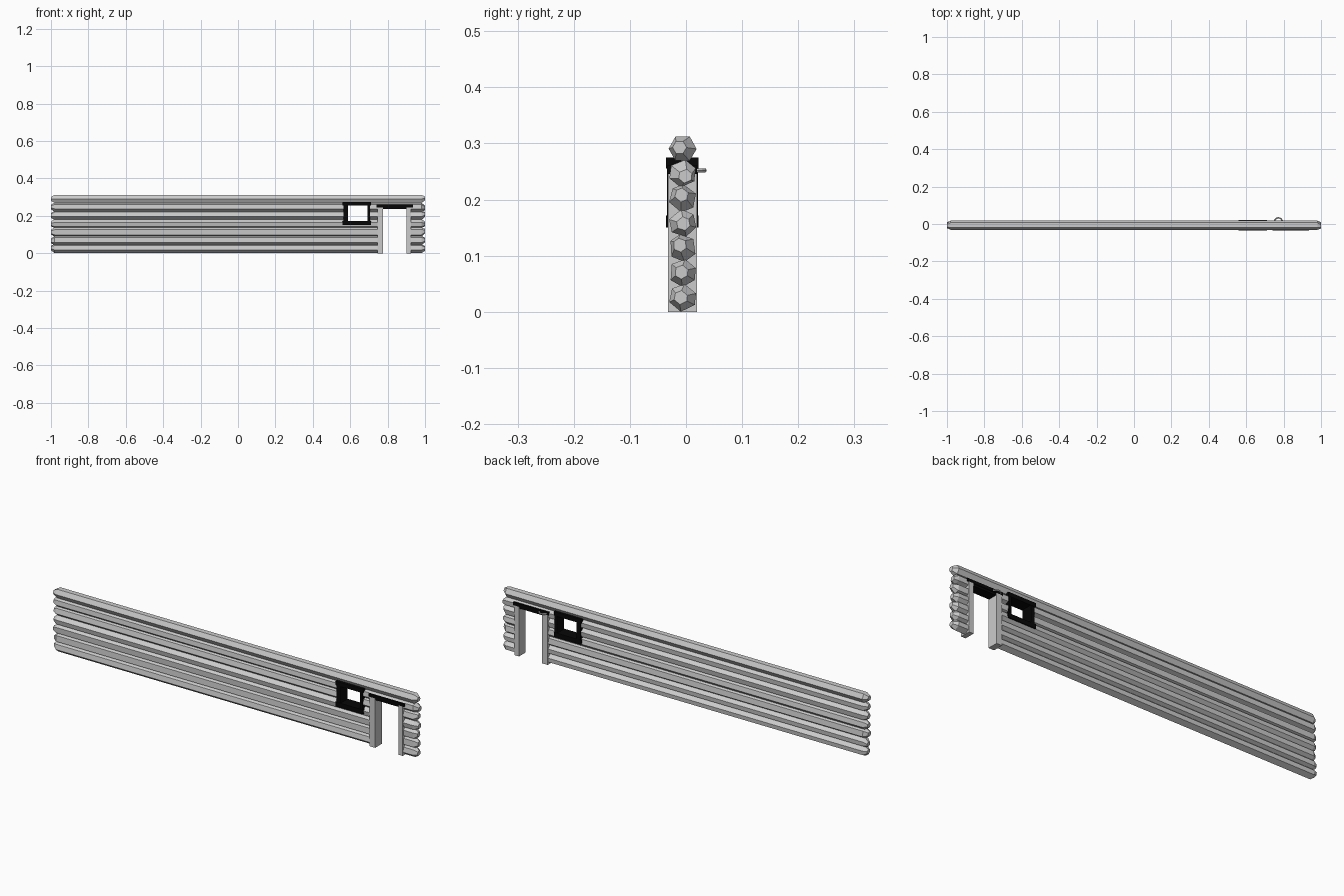
import bpy
import bmesh
import math
import random

random.seed(4)
cube = bpy.data.objects.get("Cube")
if cube:
    bpy.data.objects.remove(cube)


def make_material(name, level):
    colour = (level, level, level, 1)
    mat = bpy.data.materials.new(name)
    mat.use_nodes = True
    mat.diffuse_color = colour
    bsdf = next(n for n in mat.node_tree.nodes if n.type == 'BSDF_PRINCIPLED')
    bsdf.inputs["Base Color"].default_value = colour
    bsdf.inputs["Roughness"].default_value = 0.8
    return mat


wood = make_material("pale_grey_wood", 0.6)
black = make_material("black_trim", 0.002)


def loft(name, rings, mat):
    """Skin a list of equal point loops and cap both ends."""
    bm = bmesh.new()
    loops = [[bm.verts.new(p) for p in ring] for ring in rings]
    n = len(loops[0])
    for a, b in zip(loops, loops[1:]):
        for i in range(n):
            j = (i + 1) % n
            bm.faces.new((a[i], a[j], b[j], b[i]))
    bm.faces.new(loops[0])
    bm.faces.new(loops[-1])
    bmesh.ops.recalc_face_normals(bm, faces=bm.faces)
    mesh = bpy.data.meshes.new(name)
    bm.to_mesh(mesh)
    bm.free()
    mesh.materials.append(mat)
    obj = bpy.data.objects.new(name, mesh)
    bpy.context.collection.objects.link(obj)
    return obj


def box(name, x, y, z, mat=wood):
    corners = [(x[0], y[0]), (x[1], y[0]), (x[1], y[1]), (x[0], y[1])]
    return loft(name, [[(a, b, h) for a, b in corners] for h in z], mat)


# Stacked logs: flat sides face front and back, the top log lies flat side up
LOG_Y, RADIUS, SIDES, ROWS = -0.006, 0.025, 6, 7
logs = []
for row in range(ROWS):
    top = row == ROWS - 1
    centre = RADIUS + row * 0.0443
    turn = 0 if top else math.pi / SIDES + random.uniform(-0.2, 0.2)
    jitter = 0.03 if top else 0.12
    angles = [turn + math.tau * (i + random.uniform(-jitter, jitter)) / SIDES
              for i in range(SIDES)]
    rings = []
    for x, scale in ((-1, 0.5), (-0.98, 1), (0.98, 1), (1, 0.5)):
        slide_y = slide_z = 0
        if scale < 1:
            slide_y, slide_z = (random.uniform(-0.006, 0.006) for _ in range(2))
        rings.append([(x,
                       LOG_Y + slide_y + RADIUS * scale * math.cos(a),
                       centre + slide_z + RADIUS * scale * math.sin(a))
                      for a in angles])
    logs.append(loft(f"wall_log_{row + 1}", rings, wood))

# Door and window openings
cutters = [box("door_cutter", (0.76, 0.915), (-0.1, 0.1), (-0.1, 0.25)),
           box("window_cutter", (0.575, 0.7), (-0.1, 0.1), (0.165, 0.262))]
for log in logs:
    bpy.context.view_layer.objects.active = log
    for cutter in cutters:
        mod = log.modifiers.new("opening", 'BOOLEAN')
        mod.operation = 'DIFFERENCE'
        mod.solver = 'EXACT'
        mod.object = cutter
        bpy.ops.object.modifier_apply(modifier=mod.name)
for cutter in cutters:
    bpy.data.objects.remove(cutter)

# Door frame: pale posts under a black lintel
for name, x in (("door_post_right", (0.745, 0.775)),
                ("door_post_left", (0.902, 0.926))):
    box(name, x, (-0.032, 0.02), (0, 0.246))
box("door_lintel", (0.74, 0.935), (-0.034, 0.02), (0.246, 0.261), black)
box("door_lintel_lower", (0.775, 0.902), (-0.03, 0.016), (0.236, 0.248), black)

# Window frame
for name, z in (("window_sill", (0.15, 0.172)), ("window_head", (0.255, 0.275))):
    box(name, (0.56, 0.71), (-0.036, 0.022), z, black)
for name, x in (("window_stile_right", (0.565, 0.587)),
                ("window_stile_left", (0.692, 0.706))):
    box(name, x, (-0.034, 0.021), (0.17, 0.257), black)

# Ring on the back above the door post
bpy.ops.mesh.primitive_torus_add(major_segments=16, minor_segments=6,
                                 major_radius=0.021, minor_radius=0.004,
                                 location=(0.772, 0.012, 0.252))
ring = bpy.context.object
ring.name = "back_ring"
ring.data.materials.append(wood)
